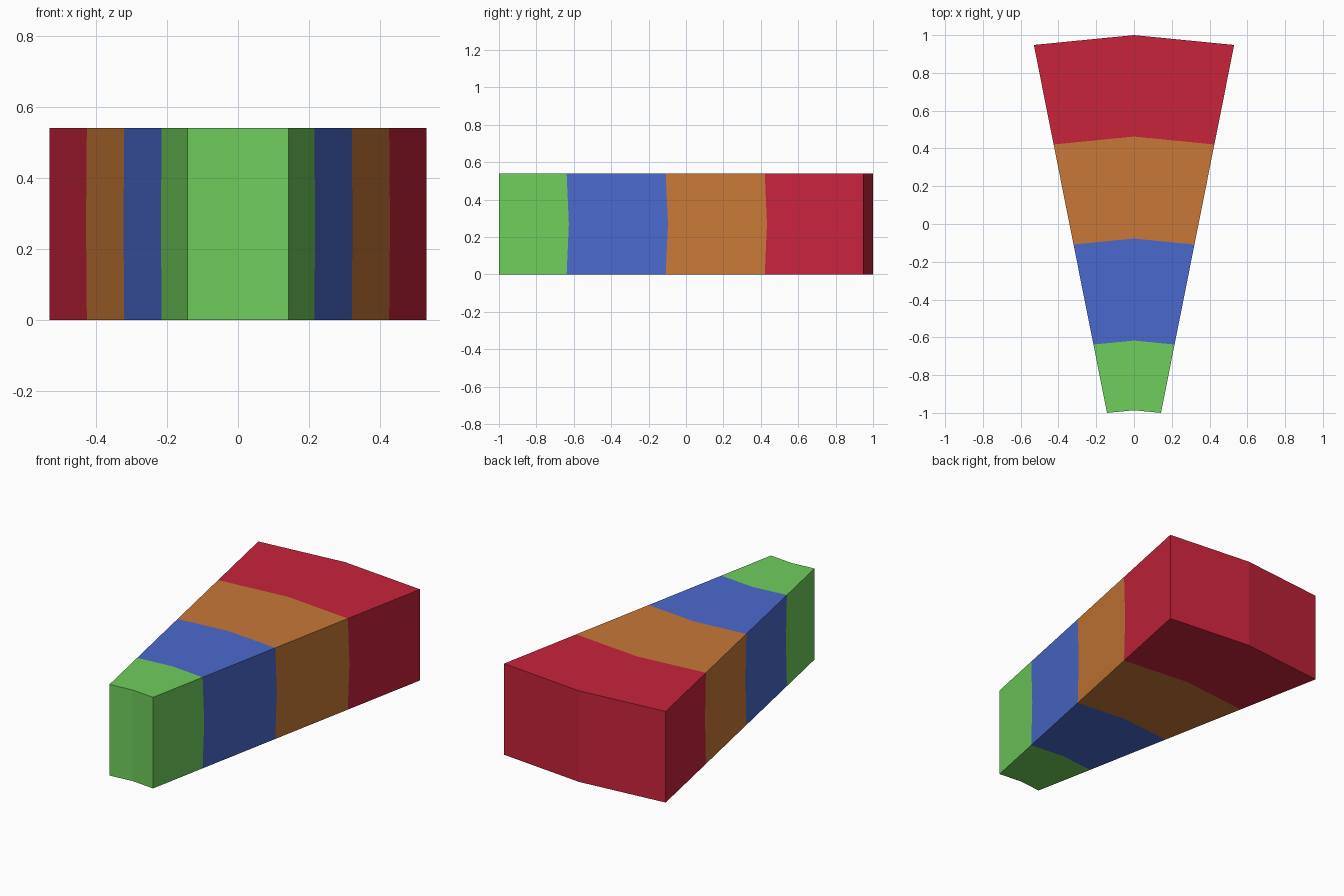
import bpy, bmesh
from math import sin, cos, pi

if "Cube" in bpy.data.objects:
    bpy.data.objects.remove(bpy.data.objects["Cube"])

HALF_ANGLE = pi / 16      # wedge spans 22.5 degrees
HEIGHT = 0.54
APEX_Y = -1.718           # where the slanted sides would meet
RADII = [0.732, 1.101, 1.641, 2.181, 2.718]
BULGE = 0.012             # colour seams bow outward at mid height

COLOURS = [
    ("green", (0.162, 0.61, 0.107, 1)),
    ("blue", (0.07, 0.141, 0.61, 1)),
    ("orange", (0.578, 0.188, 0.038, 1)),
    ("red", (0.578, 0.017, 0.045, 1)),
]

bm = bmesh.new()


def ring(i):
    """Eight outline points of one cross-section, around the two-facet arc."""
    outline = [(-1, 0), (0, 0), (1, 0), (1, 1), (1, 2), (0, 2), (-1, 2), (-1, 1)]
    verts = []
    for side, level in outline:
        seam = level == 1 and 0 < i < len(RADII) - 1
        r = RADII[i] + (BULGE if seam else 0)
        a = side * HALF_ANGLE
        verts.append(bm.verts.new((r * sin(a), APEX_Y + r * cos(a), level * HEIGHT / 2)))
    return verts


rings = [ring(i) for i in range(len(RADII))]

# Coloured bands between neighbouring cross-sections
for band, (a, b) in enumerate(zip(rings, rings[1:])):
    for k in range(8):
        n = (k + 1) % 8
        bm.faces.new((a[k], a[n], b[n], b[k])).material_index = band

# Two-facet end walls
for r, band in ((rings[0], 0), (rings[-1], 3)):
    bm.faces.new((r[0], r[1], r[5], r[6], r[7])).material_index = band
    bm.faces.new((r[1], r[2], r[3], r[4], r[5])).material_index = band

bmesh.ops.recalc_face_normals(bm, faces=bm.faces)
mesh = bpy.data.meshes.new("striped_wedge")
bm.to_mesh(mesh)
bm.free()

for name, colour in COLOURS:
    mat = bpy.data.materials.new(name)
    mat.diffuse_color = colour
    mat.use_nodes = True
    mat.node_tree.nodes["Principled BSDF"].inputs["Base Color"].default_value = mat.diffuse_color
    mesh.materials.append(mat)

wedge = bpy.data.objects.new("striped_wedge", mesh)
bpy.context.collection.objects.link(wedge)
